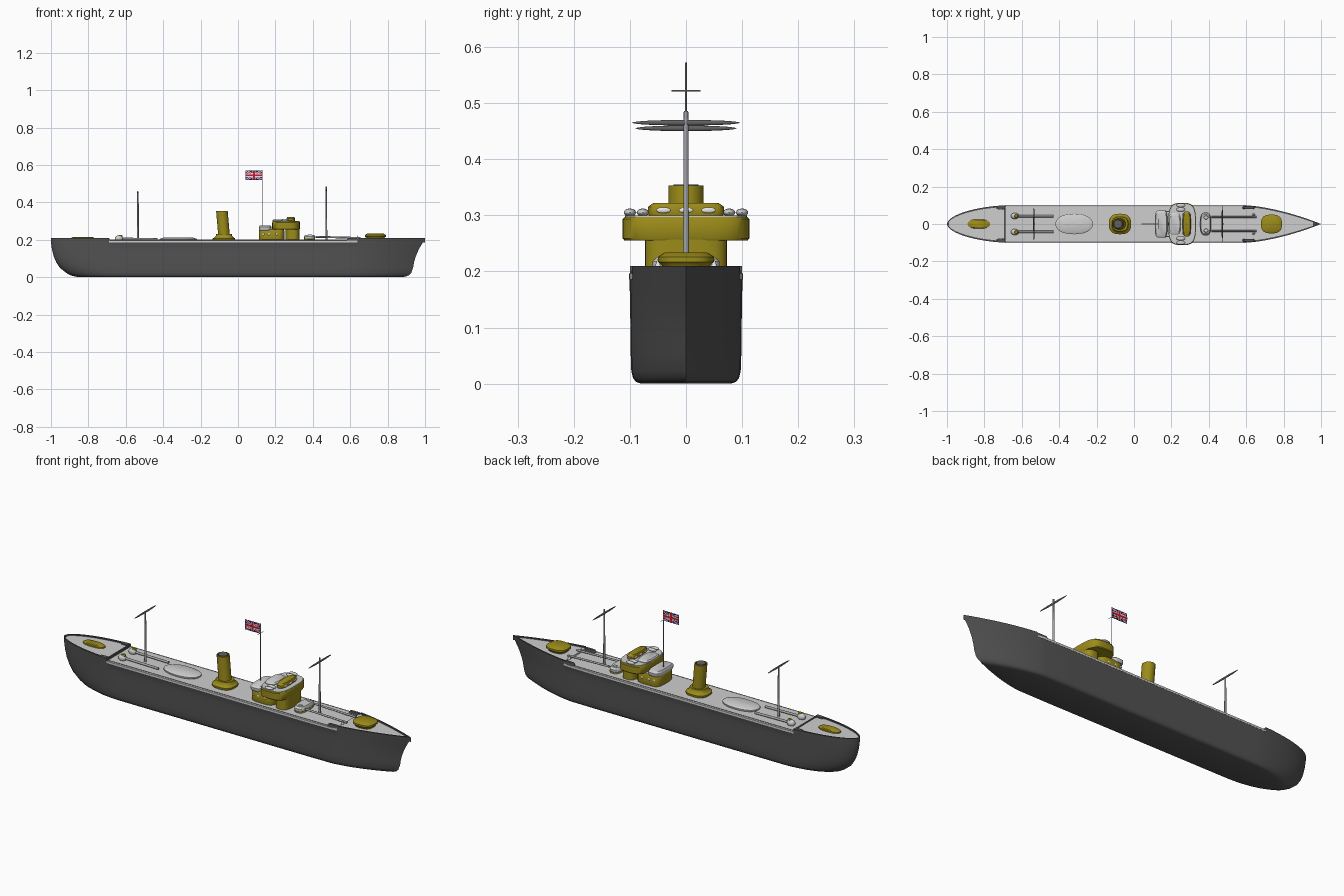
import bpy, bmesh, math
from mathutils import Vector, Matrix

if "Cube" in bpy.data.objects:
    bpy.data.objects.remove(bpy.data.objects["Cube"])

def mat(name, r, g, b):
    m = bpy.data.materials.new(name)
    m.diffuse_color = (r, g, b, 1)
    m.use_nodes = True
    m.node_tree.nodes["Principled BSDF"].inputs["Base Color"].default_value = m.diffuse_color
    return m

HULL = mat("hull dark grey", 0.085, 0.085, 0.085)
DECK = mat("deck light grey", 0.62, 0.62, 0.62)
OLIVE = mat("olive yellow", 0.33, 0.26, 0.01)
STEEL = mat("mast grey", 0.36, 0.37, 0.38)
DARK = mat("dark steel", 0.12, 0.12, 0.125)
WHITE = mat("white", 0.82, 0.82, 0.82)
RED = mat("flag red", 0.6, 0.01, 0.02)
BLUE = mat("flag blue", 0.01, 0.02, 0.25)

def finish(name, bm, *mats):
    bmesh.ops.remove_doubles(bm, verts=bm.verts, dist=1e-6)
    bmesh.ops.recalc_face_normals(bm, faces=bm.faces)
    me = bpy.data.meshes.new(name)
    bm.to_mesh(me)
    bm.free()
    for m in mats:
        me.materials.append(m)
    me.shade_smooth()
    me.set_sharp_from_angle(angle=math.radians(38))
    ob = bpy.data.objects.new(name, me)
    bpy.context.collection.objects.link(ob)
    return ob

def loft(name, rings, m, top=None):
    """Skin between closed rings, cap both ends; last cap may get its own colour."""
    bm = bmesh.new()
    vs = [[bm.verts.new(p) for p in r] for r in rings]
    n = len(rings[0])
    for a, b in zip(vs, vs[1:]):
        for i in range(n):
            bm.faces.new((a[i], a[(i + 1) % n], b[(i + 1) % n], b[i]))
    bm.faces.new(vs[0][::-1])
    cap = bm.faces.new(vs[-1])
    cap.material_index = 1 if top else 0
    return finish(name, bm, *([m, top] if top else [m]))

def block(name, c, h, prof, m, top=None, n=2.0, seg=40):
    """Superellipse column; prof = (z, scale) steps."""
    def pt(a, s):
        f = lambda v: math.copysign(abs(v) ** (2 / n), v)
        return c[0] + h[0] * s * f(math.cos(a)), c[1] + h[1] * s * f(math.sin(a))
    rings = [[(*pt(2 * math.pi * i / seg, s), z) for i in range(seg)] for z, s in prof]
    return loft(name, rings, m, top)

def rod(name, a, b, r, m, r2=None, seg=16):
    a, b = Vector(a), Vector(b)
    d = b - a
    bm = bmesh.new()
    M = Matrix.Translation((a + b) / 2) @ d.to_track_quat('Z', 'Y').to_matrix().to_4x4()
    bmesh.ops.create_cone(bm, cap_ends=True, segments=seg, radius1=r,
                          radius2=r if r2 is None else r2, depth=d.length, matrix=M)
    return finish(name, bm, m)

def ball(name, c, s, m):
    bm = bmesh.new()
    bmesh.ops.create_uvsphere(bm, u_segments=20, v_segments=12, radius=1,
                              matrix=Matrix.Translation(c) @ Matrix.Diagonal((*s, 1)))
    return finish(name, bm, m)

# Hull: plan width along the length, stem and stern curves by height
def width(t):
    if t < -0.62:
        return 0.1 * max(0, 1 - ((-0.62 - t) / 0.38) ** 2) ** 0.55
    if t > 0.56:
        return 0.1 * max(0, 1 - ((t - 0.56) / 0.44) ** 1.7)
    return 0.1

def station(t, xs, xb):
    if t < -0.6:
        return -0.6 + (t + 0.6) * (xs + 0.6) / -0.4
    if t > 0.6:
        return 0.6 + (t - 0.6) * (xb - 0.6) / 0.4
    return t

def raised(t):
    return t <= -0.69 or t >= 0.645

T = sorted([-1 + 0.4 * (i / 20) ** 1.7 for i in range(20)] + [-0.69, -0.685]
           + [-0.6 + 0.15 * i for i in range(9)] + [0.64, 0.645]
           + [0.62 + 0.02 * i for i in range(20)])

def ring(fn):
    return [fn(t, 1) for t in T] + [fn(t, -1) for t in T[-2:0:-1]]

# height, width factor, stern x, bow x
levels = [(0, .80, -.84, .87), (.003, .89, -.87, .895), (.01, .945, -.895, .913),
          (.022, .975, -.917, .926), (.05, .985, -.952, .936), (.08, .99, -.972, .941),
          (.11, .993, -.985, .95), (.15, .997, -.995, .967), (.185, 1.01, -1, .988)]
rings = [ring(lambda t, s, L=L: (station(t, L[2], L[3]), s * width(t) * L[1], L[0])) for L in levels]
top_z = lambda t: 0.21 if raised(t) else 0.188
rings.append(ring(lambda t, s: (t, s * width(t) * 1.02, top_z(t))))
inner = lambda t: max(0, width(t) - 0.007)
rings.append(ring(lambda t, s: (t, s * inner(t), top_z(t))))
rings.append(ring(lambda t, s: (t, s * inner(t), 0.186)))
loft("hull", rings, HULL)

# Decks
def deck(name, t0, t1, z, wf):
    ts = [t for t in T if t0 <= t <= t1]
    pts = [(t, wf(t)) for t in ts] + [(t, -wf(t)) for t in ts[::-1]]
    loft(name, [[(x, y, h) for x, y in pts] for h in (0.186, z)], DECK)

deck("main_deck", -0.69, 0.64, 0.196, lambda t: width(t) * 1.02)
deck("forecastle_deck", 0.64, 0.975, 0.204, lambda t: max(inner(t), 0.0005))
deck("poop_deck", -0.995, -0.69, 0.204, lambda t: max(inner(t), 0.0005))
block("poop_bulkhead", (-0.692, 0), (0.004, 0.095), [(0.19, 1), (0.207, 1)], HULL, n=8)
for s in (-1, 1):
    block("forecastle_bulwark", (0.615, s * 0.088), (0.034, 0.009), [(0.19, 1), (0.2, 1), (0.208, .8)], HULL, n=4)
    block("poop_bulwark", (-0.712, s * 0.086), (0.024, 0.008), [(0.19, 1), (0.21, .9)], HULL, n=4)
    rod("deck_rail", (-0.69, s * 0.094, 0.199), (0.6, s * 0.094, 0.199), 0.0015, STEEL, seg=6)

# Gun platforms at both ends
block("stern_platform", (-0.83, 0), (0.06, 0.025), [(0.2, 1), (0.211, 1), (0.215, .85)], OLIVE, n=2.4)
block("bow_platform", (0.735, 0), (0.056, 0.05),
      [(0.2, .8), (0.21, .85), (0.217, 1), (0.226, 1), (0.234, .75)], OLIVE, n=2.8)

# Masts with yards
for name, x, h, yz, half in (("aft_mast", -0.535, 0.458, 0.455, 0.09), ("fore_mast", 0.472, 0.486, 0.465, 0.096)):
    rod(name, (x, 0, 0.19), (x, 0, h), 0.0055, STEEL, 0.004)
    ball(name + "_yard", (x, 0, yz), (0.004, half, 0.005), DARK)

# Cargo booms and winches
for s in (-1, 1):
    rod("aft_boom", (-0.63, s * 0.042, 0.206), (-0.43, s * 0.042, 0.203), 0.006, STEEL)
    rod("fore_boom", (0.415, s * 0.037, 0.216), (0.655, s * 0.037, 0.21), 0.005, STEEL)
    ball("aft_winch", (-0.637, s * 0.043, 0.206), (0.022, 0.017, 0.018), DECK)
    block("aft_winch_cap", (-0.63, s * 0.043), (0.012, 0.01), [(0.2, 1), (0.222, 1), (0.226, .7)], OLIVE)
    block("fore_winch_cap", (0.385, s * 0.035), (0.014, 0.012), [(0.2, 1), (0.224, 1), (0.229, .7)], DECK)
    rod("platform_brace", (0.64, s * 0.05, 0.2), (0.64, s * 0.05, 0.222), 0.008, WHITE, 0.001)
block("fore_winch_house", (0.383, 0), (0.029, 0.06), [(0.19, .9), (0.2, 1), (0.218, 1), (0.226, .85)], DECK, n=3)
block("fore_winch_band", (0.383, 0), (0.03, 0.061), [(0.196, .9), (0.203, 1), (0.207, 1)], OLIVE, n=3)

# Hatch cover
block("hatch_cover", (-0.32, 0), (0.1, 0.055), [(0.19, .9), (0.199, 1), (0.205, 1), (0.211, .82)], DECK, n=2.2)
block("hatch_side", (-0.32, 0), (0.096, 0.052), [(0.19, 1), (0.2, 1)], OLIVE, n=2.2)
for x in (-0.36, -0.29):
    ball("hatch_panel", (x, 0, 0.2095), (0.02, 0.012, 0.0025), DECK)

# Funnel on its stepped base, leaning aft
block("funnel_base", (-0.075, 0), (0.06, 0.055),
      [(0.19, .9), (0.2, 1), (0.207, 1), (0.212, .85), (0.222, .72), (0.23, .7)], OLIVE, n=2.6)
def circle(x, z, r):
    return [(x + r * math.cos(a * math.pi / 16), r * math.sin(a * math.pi / 16), z) for a in range(32)]
loft("funnel", [circle(-0.074, 0.215, .031), circle(-0.086, 0.353, .031),
                circle(-0.086, 0.353, .026), circle(-0.085, 0.34, .026)], OLIVE, DARK)
loft("funnel_cap", [circle(-0.0855, 0.346, .024), circle(-0.086, 0.355, .022)], DARK)

# Midship deckhouses and bridge
block("aft_house", (0.18, 0), (0.068, 0.07), [(0.19, .95), (0.2, 1), (0.247, 1), (0.254, .95)], OLIVE, DECK, n=4)
block("aft_house_roof", (0.145, 0), (0.034, 0.073), [(0.25, .95), (0.256, 1), (0.268, 1), (0.276, .85)], DECK, n=4)
block("bridge_house", (0.292, 0), (0.038, 0.073), [(0.19, 1), (0.26, 1)], OLIVE, n=3.2)
block("bridge_wings", (0.257, 0), (0.074, 0.113), [(0.255, .97), (0.259, 1), (0.293, 1), (0.297, .97)], OLIVE, DECK, n=3.4)
block("bridge_roof", (0.257, 0), (0.073, 0.112), [(0.297, .97), (0.3, .97)], DECK, n=3.4)
block("wheelhouse", (0.282, 0), (0.022, 0.068), [(0.298, .95), (0.302, 1), (0.315, 1), (0.322, .85)], OLIVE, n=3)
block("rear_shelter", (0.217, 0), (0.033, 0.06), [(0.298, 1), (0.303, 1), (0.309, .85)], DECK, n=3)
for y in (-0.04, 0, 0.04):
    ball("wheelhouse_window", (0.303, y, 0.309), (0.003, 0.013, 0.005), WHITE)
    ball("rear_window", (0.261, y, 0.309), (0.003, 0.013, 0.005), WHITE)
for s in (-1, 1):
    for y in (0.077, 0.1):
        ball("wing_raft", (0.25, s * y, 0.305), (0.024, 0.011, 0.007), DECK)
    for x in (0.135, 0.165, 0.205):
        ball("house_porthole", (x, s * 0.07, 0.23), (0.006, 0.0015, 0.006), DECK)

# Flagpole and flag built of thin plates
rod("flagpole", (0.13, 0, 0.27), (0.13, 0, 0.572), 0.0016, STEEL, seg=8)
rod("signal_spar", (0.13, -0.026, 0.522), (0.13, 0.026, 0.522), 0.001, STEEL, seg=6)
FX, FZ, A, B = 0.085, 0.545, 0.044, 0.026
def plate(name, pts, d, m):
    loft(name, [[(FX + x, y, FZ + z) for x, z in pts] for y in (-d, d)], m)
def rect(a, b):
    return [(-a, -b), (a, -b), (a, b), (-a, b)]
def diagonal(d, s):
    e = d * B / A
    return [(s * x, z) for x, z in ((-A, -B), (-A + d, -B), (A, B - e), (A, B), (A - d, B), (-A, -B + e))]
plate("flag_field", rect(A, B), 0.0006, BLUE)
for s in (-1, 1):
    plate("flag_white_diagonal", diagonal(0.011, s), 0.0009, WHITE)
    plate("flag_red_diagonal", diagonal(0.004, s), 0.0012, RED)
for i, (w, d, m) in enumerate(((0.0085, 0.0015, WHITE), (0.005, 0.0018, RED))):
    plate("flag_cross_bar", rect(A, w), d, m)
    plate("flag_cross_post", rect(w, B), d, m)
